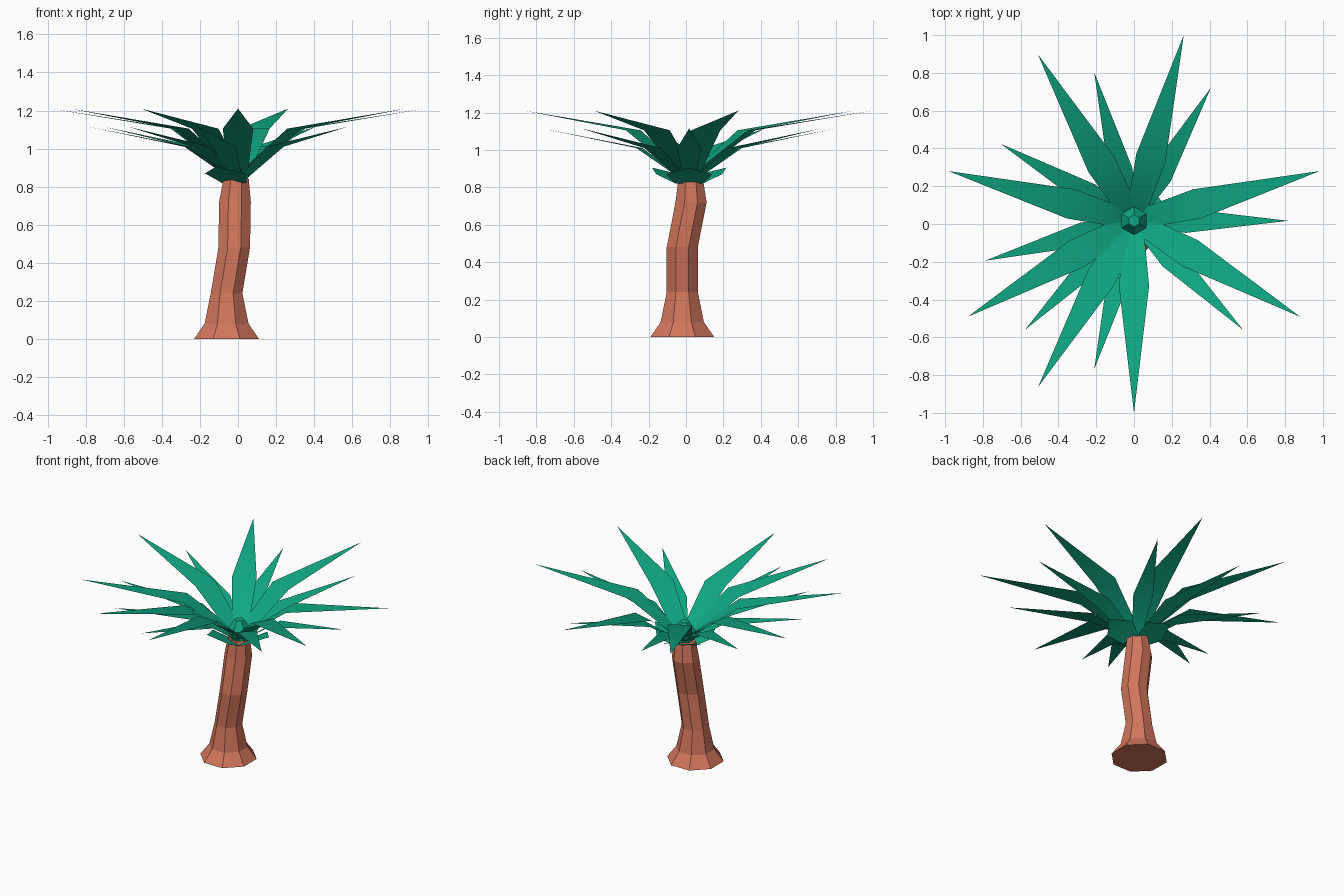
import bpy, bmesh
from math import cos, sin, pi, radians
from mathutils import Vector

if "Cube" in bpy.data.objects:
    bpy.data.objects.remove(bpy.data.objects["Cube"], do_unlink=True)


def material(name, rgb):
    mat = bpy.data.materials.new(name)
    mat.use_nodes = True
    mat.diffuse_color = (*rgb, 1)
    mat.node_tree.nodes["Principled BSDF"].inputs["Base Color"].default_value = (*rgb, 1)
    return mat


BARK = material("bark brown", (0.64, 0.18, 0.105))
LEAF = material("leaf green", (0.005, 0.39, 0.225))
CROWN = Vector((0, 0.017, 0))


def finish(bm, name, mat):
    mesh = bpy.data.meshes.new(name)
    bm.to_mesh(mesh)
    bm.free()
    mesh.materials.append(mat)
    obj = bpy.data.objects.new(name, mesh)
    bpy.context.collection.objects.link(obj)
    return obj


def tower(name, rings, sides, turn, mat):
    """Stack of polygon rings (x, y, z, radius), capped at both ends."""
    bm = bmesh.new()
    loops = []
    for x, y, z, r in rings:
        angles = [turn + 2 * pi * i / sides for i in range(sides)]
        loops.append([bm.verts.new((x + r * cos(a), y + r * sin(a), z)) for a in angles])
    for low, high in zip(loops, loops[1:]):
        for i in range(sides):
            j = (i + 1) % sides
            bm.faces.new((low[i], low[j], high[j], high[i]))
    bm.faces.new(loops[0][::-1])
    bm.faces.new(loops[-1])
    return finish(bm, name, mat)


def frond(name, degrees, base, middle, tip):
    """Flat blade: base and middle are (reach, half width, z), tip is (reach, z)."""
    a = radians(degrees)
    out, side = Vector((cos(a), sin(a), 0)), Vector((-sin(a), cos(a), 0))
    bm = bmesh.new()

    def pair(reach, half, z):
        return [bm.verts.new(CROWN + out * reach + side * s * half + Vector((0, 0, z)))
                for s in (-1, 1)]

    b, m = pair(*base), pair(*middle)
    point = bm.verts.new(CROWN + out * tip[0] + Vector((0, 0, tip[1])))
    bm.faces.new((b[0], m[0], m[1], b[1]))
    bm.faces.new((m[0], point, m[1]))
    obj = finish(bm, name, LEAF)
    obj.data.shade_smooth()
    return obj


# Leaning eight-sided trunk with a flared foot
tower("trunk", [
    (-0.06, -0.02, 0, 0.185),
    (-0.06, -0.02, 0.08, 0.125),
    (-0.06, -0.02, 0.24, 0.09),
    (-0.02, -0.02, 0.48, 0.09),
    (-0.016, 0.027, 0.72, 0.09),
    (-0.01, 0.025, 0.84, 0.072),
], 8, pi / 8, BARK)

# Six-sided bud in the middle of the crown
tower("bud", [
    (0, CROWN.y, 0.84, 0.06),
    (0, CROWN.y, 0.9, 0.075),
    (0, CROWN.y, 0.97, 0.032),
], 6, pi / 2, LEAF)

# Long fronds, each with a shorter one beside and below it
for i, angle in enumerate((15, 75, 120, 165, 210, 240, 270, 330)):
    frond(f"long_frond_{i + 1}", angle, (0.03, 0.05, 0.87), (0.345, 0.08, 1.105), (1.017, 1.21))
    frond(f"short_frond_{i + 1}", angle - 15, (0.03, 0.03, 0.84), (0.275, 0.064, 1.01), (0.815, 1.115))

# Broad small leaves under the crown
for i in range(3):
    frond(f"under_leaf_{i + 1}", 120 * i, (0.04, 0.075, 0.82), (0.13, 0.125, 0.87), (0.23, 0.905))
